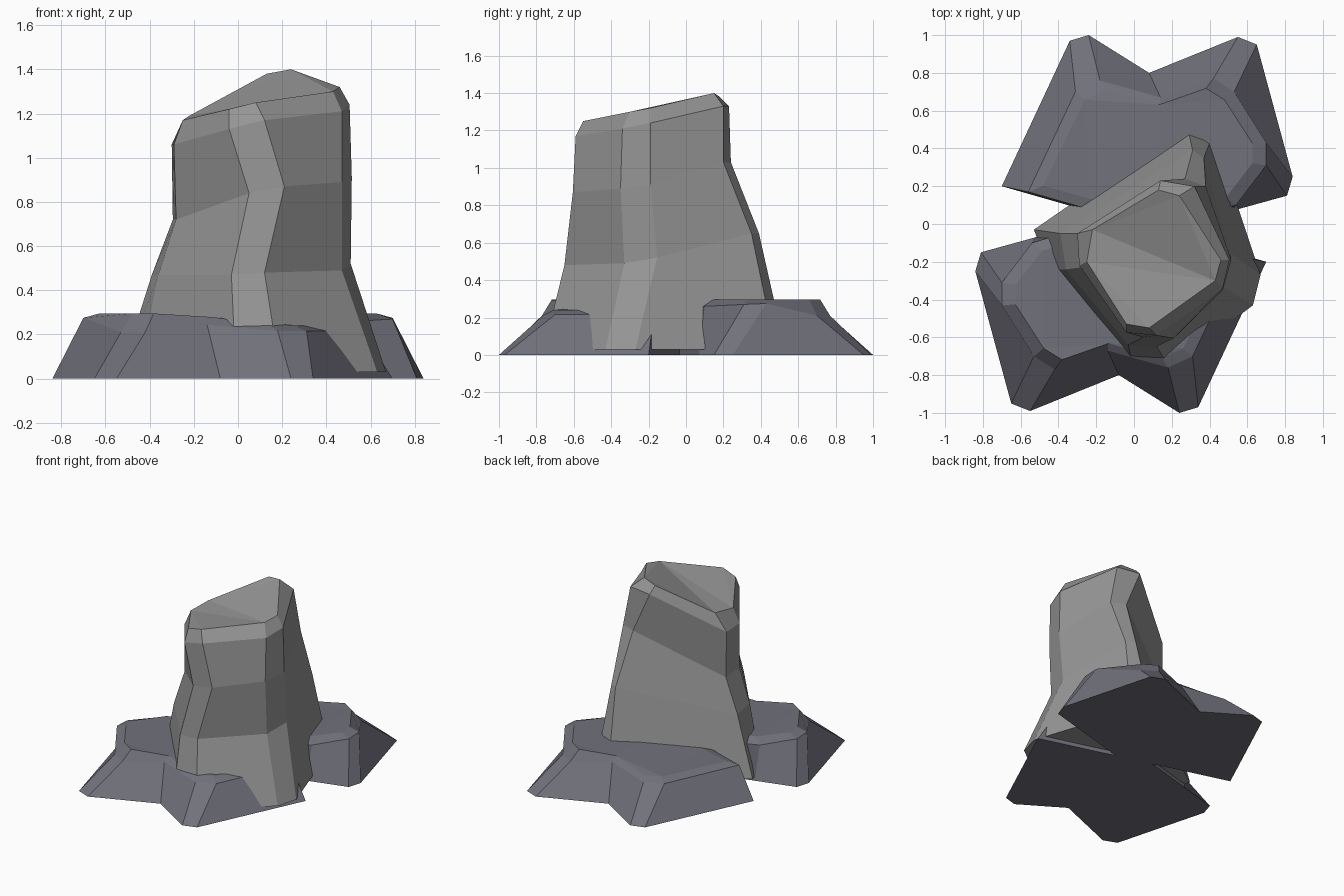
import bpy, bmesh, math
from mathutils import Matrix


def material(name, rgb):
    m = bpy.data.materials.new(name)
    m.diffuse_color = (*rgb, 1)
    return m


def loft(name, rings, mat, turn=0):
    """Skin a stack of matching closed rings and cap both ends."""
    bm = bmesh.new()
    loops = [[bm.verts.new(p) for p in ring] for ring in rings]
    for lo, hi in zip(loops, loops[1:]):
        n = len(lo)
        for i in range(n):
            j = (i + 1) % n
            bm.faces.new((lo[i], lo[j], hi[j], hi[i]))
    bm.faces.new(loops[0][::-1])
    bm.faces.new(loops[-1])
    bmesh.ops.triangulate(bm, faces=[f for f in bm.faces if len(f.verts) > 4])
    bmesh.ops.recalc_face_normals(bm, faces=bm.faces)
    bm.transform(Matrix.Rotation(turn, 4, 'Z'))
    me = bpy.data.meshes.new(name)
    bm.to_mesh(me)
    bm.free()
    me.materials.append(mat)
    ob = bpy.data.objects.new(name, me)
    bpy.context.collection.objects.link(ob)
    return ob


pillar_grey = material("pillar grey", (0.30, 0.30, 0.30))
slate = material("slate blue grey", (0.165, 0.165, 0.20))

# low two-lobed base rock: ground outline, then shoulder points
ground = [(.52, .07), (.81, .15), (.84, .25), (.65, .95), (.55, .99), (.08, .80),
          (-.24, 1.0), (-.34, .97), (-.70, .20), (-.28, .08), (.12, -.04)]
shoulder = [(.54, .10, .26), (.70, .31, .27), (.70, .43, .275), (.53, .70, .21),
            (.42, .77, .21), (.14, .67, .245), (-.18, .76, .215), (-.31, .70, .215),
            (-.56, .17, .22), (-.28, .09, .23), (.12, -.03, .25)]
# chamfer up to the flat top, higher on the right lobe
top = [(.1 + (x - .1) * .88, .4 + (y - .4) * .86,
        .24 + .055 * min(1, max(0, (x + .15) / .4))) for x, y, z in shoulder]
rock = [[(x, y, 0) for x, y in ground], shoulder, top]
loft("back_base_rock", rock, slate)
loft("front_base_rock", rock, slate, math.pi)

# tall leaning pillar: four chamfered corners, each edge followed bottom to top
edges = [
    [(-.01, -.75, .03), (-.03, -.64, .47), (.05, -.60, .84), (-.04, -.575, 1.13), (-.04, -.53, 1.22)],
    [(.19, -.76, .03), (.12, -.65, .48), (.21, -.605, .87), (.12, -.59, 1.17), (.08, -.55, 1.25)],
    [(.63, -.43, .03), (.47, -.33, .49), (.47, -.35, .89), (.47, -.34, 1.21), (.43, -.30, 1.30)],
    [(.67, -.27, .03), (.51, -.155, .52), (.515, -.19, .91), (.505, -.19, 1.24), (.46, -.19, 1.32)],
    [(.42, .48, .03), (.37, .35, .65), (.38, .20, 1.03), (.32, .20, 1.33), (.24, .15, 1.40)],
    [(.28, .53, .03), (.31, .39, .65), (.27, .24, 1.03), (.14, .23, 1.33), (.13, .18, 1.38)],
    [(-.53, -.03, .03), (-.39, -.05, .47), (-.295, -.05, .72), (-.30, -.05, 1.06), (-.22, -.03, 1.19)],
    [(-.45, -.24, .03), (-.36, -.24, .47), (-.28, -.23, .72), (-.29, -.22, 1.06), (-.25, -.20, 1.17)],
]
loft("rock_pillar", list(zip(*edges)), pillar_grey)
